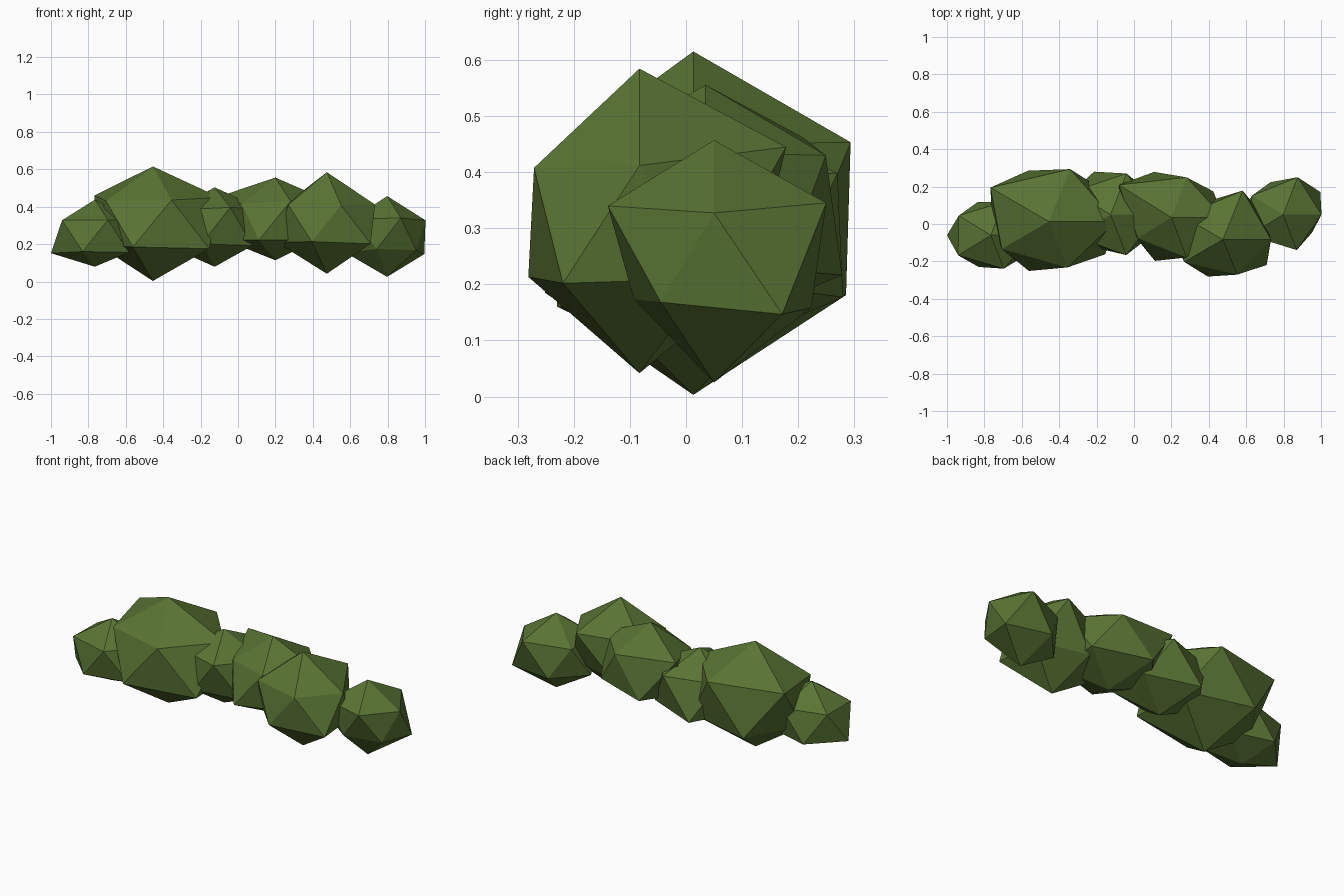
import bpy, bmesh, math

if "Cube" in bpy.data.objects:
    bpy.data.objects.remove(bpy.data.objects["Cube"])

# One flat leaf colour
leaf = bpy.data.materials.new("leaf green")
leaf.diffuse_color = (0.10, 0.175, 0.034, 1)
leaf.use_nodes = True
leaf.node_tree.nodes["Principled BSDF"].inputs["Base Color"].default_value = leaf.diffuse_color


def vertex_order(v):
    """Sort icosahedron corners: bottom, lower ring, upper ring, top (by angle)."""
    angle = round(math.degrees(math.atan2(v.co.y, v.co.x))) % 360
    if abs(v.co.z) > 0.9 * v.co.length:
        angle = 0
    return (round(v.co.z, 2), angle)


def clump(name, centre, size, push):
    """Low-poly leaf clump: an icosahedron with every corner pushed in or out."""
    bm = bmesh.new()
    bmesh.ops.create_icosphere(bm, subdivisions=1, radius=1)
    for v, f in zip(sorted(bm.verts, key=vertex_order), push):
        v.co = [c + s * f * u for c, s, u in zip(centre, size, v.co.normalized())]
    bmesh.ops.recalc_face_normals(bm, faces=bm.faces)
    me = bpy.data.meshes.new(name)
    bm.to_mesh(me)
    bm.free()
    me.materials.append(leaf)
    bpy.context.collection.objects.link(bpy.data.objects.new(name, me))


# Leaf clumps from left to right
clump("left_end_clump", (-0.765, -0.06, 0.243), (0.25, 0.21, 0.195),
      (0.84, 1, 1, 1.05, 0.95, 1, 1, 1, 0.95, 0.97, 1, 1))
clump("large_clump", (-0.455, 0.013, 0.315), (0.40, 0.32, 0.30),
      (1.04, 1, 1, 0.85, 0.97, 1.04, 1, 1.03, 1.08, 0.87, 0.9, 1))
clump("middle_clump", (-0.125, 0.05, 0.29), (0.28, 0.235, 0.22),
      (0.96, 1, 1.15, 1, 0.9, 1, 1, 1.1, 1, 0.95, 1.08, 0.97))
clump("right_middle_clump", (0.20, 0.035, 0.33), (0.31, 0.265, 0.235),
      (0.92, 1, 1.08, 1, 1.03, 1, 1, 0.95, 1.25, 0.8, 0.95, 0.96))
clump("right_clump", (0.475, -0.083, 0.313), (0.30, 0.24, 0.23),
      (1.18, 1, 1, 1, 0.97, 1.08, 0.96, 1.28, 1, 0.95, 0.92, 1.18))
clump("right_end_clump", (0.797, 0.05, 0.245), (0.25, 0.21, 0.20),
      (1.1, 1.1, 0.97, 1, 0.8, 0.86, 0.92, 1.12, 0.92, 1, 1.06, 1.06))
